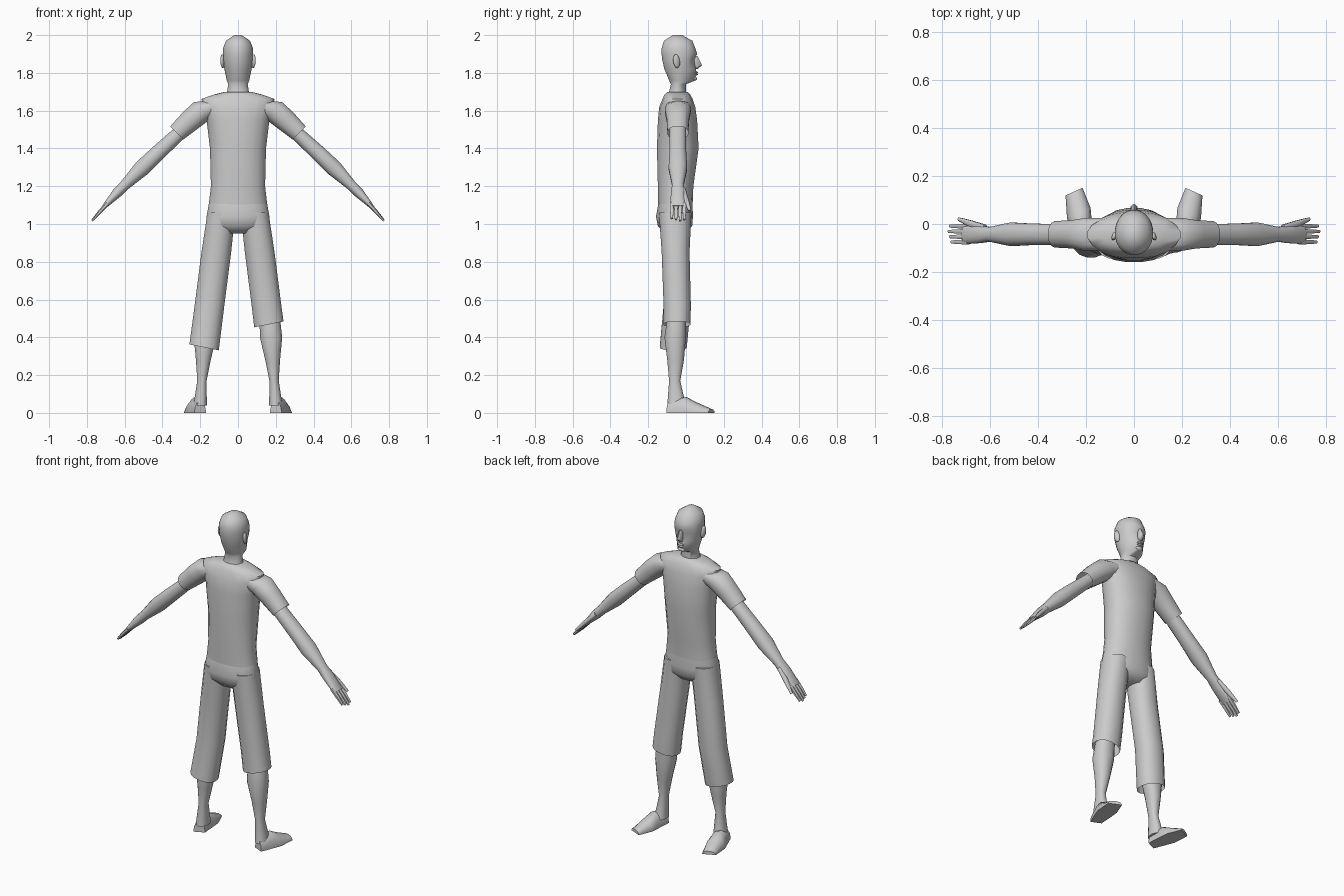
import bpy, bmesh, math
from mathutils import Vector

cube = bpy.data.objects.get("Cube")
if cube:
    bpy.data.objects.remove(cube, do_unlink=True)

shade = (.6, .6, .6, 1)
grey = bpy.data.materials.new("plain_grey")
grey.use_nodes = True
grey.diffuse_color = shade
grey.node_tree.nodes["Principled BSDF"].inputs["Base Color"].default_value = shade

ACROSS, DEPTH, UP = Vector((1, 0, 0)), Vector((0, 1, 0)), Vector((0, 0, 1))


def finish(name, bm, location=(0, 0, 0)):
    """Turn a bmesh into a smooth shaded object."""
    bmesh.ops.recalc_face_normals(bm, faces=bm.faces)
    mesh = bpy.data.meshes.new(name)
    bm.to_mesh(mesh)
    bm.free()
    mesh.materials.append(grey)
    part = bpy.data.objects.new(name, mesh)
    part.location = location
    bpy.context.collection.objects.link(part)
    bpy.ops.object.select_all(action='DESELECT')
    part.select_set(True)
    bpy.context.view_layer.objects.active = part
    bpy.ops.object.shade_smooth_by_angle(angle=math.radians(60))
    return part


def rounded(value, power):
    """Superellipse coordinate from a sine or cosine."""
    return math.copysign(abs(value) ** (2 / power), value)


def loft(name, rings, u=ACROSS, v=DEPTH, sides=16, power=2.2, open_end=False, shape=None):
    """Skin a list of rings, each a centre with a radius along u and v."""
    bm = bmesh.new()
    loops = []
    for centre, radius_u, radius_v in rings:
        loop = []
        for i in range(sides):
            angle = math.tau * (i + .5) / sides
            point = (Vector(centre)
                     + u * radius_u * rounded(math.cos(angle), power)
                     + v * radius_v * rounded(math.sin(angle), power))
            if shape:
                shape(point)
            loop.append(bm.verts.new(point))
        loops.append(loop)
    for lower, upper in zip(loops, loops[1:]):
        for i in range(sides):
            j = (i + 1) % sides
            bm.faces.new((lower[i], lower[j], upper[j], upper[i]))
    bm.faces.new(loops[0])
    if not open_end:
        bm.faces.new(loops[-1])
    return finish(name, bm)


def column(rows, x=0, lean=0):
    """Upright rings from height, back, front and half width, leaning with depth below the top."""
    top = rows[0][0]
    return [((x + lean * (top - z), (back + front) / 2, z), half, (front - back) / 2)
            for z, back, front, half in rows]


def blob(name, location, size):
    """Squashed low sphere."""
    bm = bmesh.new()
    bmesh.ops.create_uvsphere(bm, u_segments=10, v_segments=7, radius=1)
    bmesh.ops.scale(bm, vec=size, verts=bm.verts)
    return finish(name, bm, location)


# Head and neck with a tapered jaw and shallow eye sockets
def carve_face(point):
    if point.y > -.03 and 1.75 < point.z < 1.86:
        point.x *= 1 - 2.4 * (point.y + .03)
    if point.y > .02 and 1.86 < point.z < 1.88 and .01 < abs(point.x) < .06:
        point.y -= .01


loft("head", column([
    (1.66, -.1, 0, .065), (1.7, -.09, 0, .058), (1.74, -.08, 0, .052),
    (1.76, -.09, .05, .06), (1.82, -.115, .055, .073), (1.87, -.127, .054, .08),
    (1.9, -.13, .06, .08), (1.93, -.13, .05, .08), (1.97, -.117, .034, .064),
    (2, -.07, -.02, .02)]), sides=24, power=2, shape=carve_face)
loft("nose", column([
    (1.89, .03, .06, .01), (1.84, .03, .085, .016), (1.82, .03, .06, .014)]), sides=6)
for name, height in (("upper_lip", 1.803), ("lower_lip", 1.792)):
    blob(name, (0, .052, height), (.02, .012, .006))
blob("chin", (0, .044, 1.77), (.024, .014, .012))

# Shirt body and trouser seat
loft("shirt", column([
    (1.7, -.1, .01, .07), (1.685, -.115, .024, .13), (1.662, -.125, .036, .195),
    (1.62, -.143, .05, .19), (1.55, -.15, .06, .168), (1.4, -.155, .068, .15),
    (1.2, -.15, .04, .145), (1.1, -.148, .036, .157)]), sides=20, open_end=True)
loft("trouser_seat", column([
    (1.11, -.147, .035, .156), (1.04, -.16, .038, .168),
    (.99, -.15, .034, .165), (.95, -.11, 0, .1)]), sides=20)

# Legs: one trouser leg is rolled higher than the other
for side, s, hem, shift in (("left", 1, .47, 0), ("right", -1, .345, -.02)):
    def tilt_hem(point):
        if point.z < .5:
            point.z += .2 * (s * point.x - .17)

    loft(side + "_trouser_leg", column([
        (1.06, -.145, .03, .075), (.85, -.13, .02, .08), (.57, -.12, .027, .08),
        (hem, -.12 + shift, .025 + shift, .079)], s * .088, s * .128),
        open_end=True, shape=tilt_hem)
    loft(side + "_shin", column([
        (.5, -.1, 0, .055), (.4, -.115, 0, .06), (.28, -.1, -.01, .04),
        (.17, -.09, -.03, .025), (.04, -.1, 0, .036)], s * .168, s * .07))

    def flatten_sole(point):
        point.z = max(point.z, 0)

    heel, toe = Vector((s * .2, -.09, 0)), Vector((s * .25, .135, 0))
    loft(side + "_foot", [(heel.lerp(toe, t), width, height) for t, width, height in (
        (0, .03, .06), (.4, .044, .085), (.6, .05, .06), (1, .036, .02))],
        u=Vector((1, -s * .45, 0)), v=UP, shape=flatten_sole)

# Ears, sleeves, arms and hands on both sides
for side, s in (("left", 1), ("right", -1)):
    ear = blob(side + "_ear", (s * .082, -.05, 1.862), (.011, .019, .037))
    ear.rotation_euler = (math.radians(8), 0, s * math.radians(20))

    def limb(name, rows, y=-.043, spread=0, **options):
        """Sloping loft from x, height, half depth and half thickness."""
        rings = [((s * x, y + spread * i, z), depth, thick)
                 for i, (x, z, depth, thick) in enumerate(rows)]
        loft(f"{side}_{name}", rings, DEPTH, Vector((s, 0, 1)).normalized(), **options)

    limb("sleeve", [(.12, 1.62, .07, .05), (.19, 1.6, .07, .064),
                    (.25, 1.55, .06, .06), (.324, 1.482, .056, .05)], open_end=True)
    limb("arm", [(.28, 1.51, .044, .036), (.42, 1.38, .045, .042),
                 (.51, 1.294, .05, .044), (.6, 1.205, .031, .028),
                 (.64, 1.165, .037, .027), (.71, 1.09, .042, .012)])
    for k, finger in enumerate(("little", "ring", "middle", "index")):
        reach = .773 - .006 * abs(k - 2)
        limb(finger + "_finger", [(.69, 1.11, .012, .012), (.73, 1.066, .01, .01),
                                  (reach, 1.79 - reach, .007, .006)],
             y=.022 * k - .075, sides=6)
    limb("thumb", [(.62, 1.185, .018, .014), (.68, 1.125, .016, .013),
                   (.73, 1.07, .008, .007)], y=-.02, spread=.02, sides=8)
